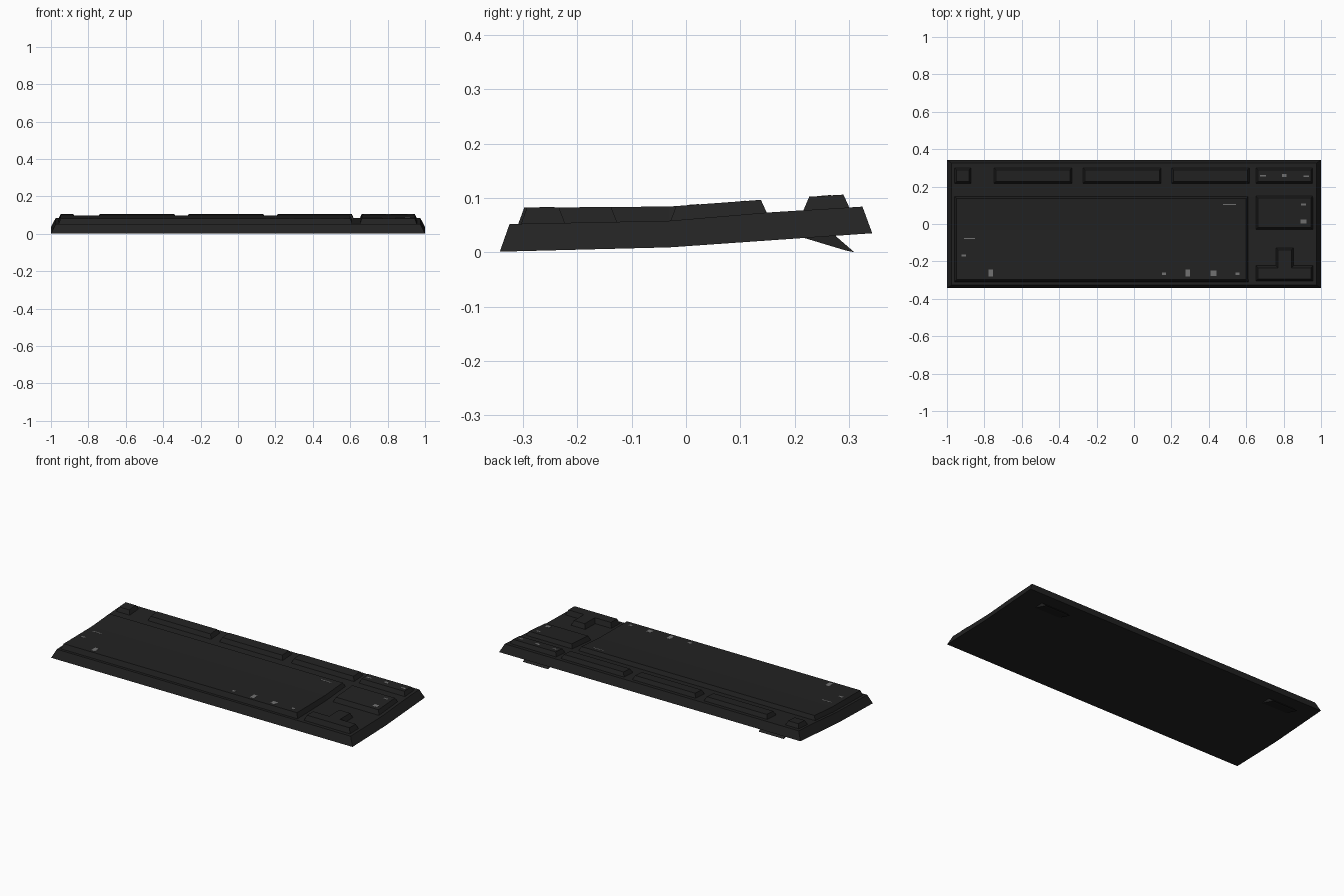
import bpy, bmesh
from mathutils import Vector

if "Cube" in bpy.data.objects:
    bpy.data.objects.remove(bpy.data.objects["Cube"])


def material(name, v):
    m = bpy.data.materials.new(name)
    m.diffuse_color = (v, v, v, 1)
    m.use_nodes = True
    m.node_tree.nodes["Principled BSDF"].inputs["Base Color"].default_value = m.diffuse_color
    return m


BLACK = material("black plastic", 0.0160)
GREY = material("grey mark", 0.17)
KINK = -0.03


def make(name, bm, mat):
    bmesh.ops.recalc_face_normals(bm, faces=bm.faces)
    me = bpy.data.meshes.new(name)
    bm.to_mesh(me)
    bm.free()
    me.materials.append(mat)
    ob = bpy.data.objects.new(name, me)
    bpy.context.collection.objects.link(ob)
    return ob


def loft(name, rings, mat):
    bm = bmesh.new()
    vs = [[bm.verts.new(p) for p in r] for r in rings]
    n = len(rings[0])
    for a, b in zip(vs, vs[1:]):
        for i in range(n):
            bm.faces.new((a[i], a[(i + 1) % n], b[(i + 1) % n], b[i]))
    bm.faces.new(vs[0])
    bm.faces.new(vs[-1])
    return make(name, bm, mat)


def interp(pts, y):
    for (y0, z0), (y1, z1) in zip(pts, pts[1:]):
        if y <= y1 or y1 == pts[-1][0]:
            return z0 + (z1 - z0) * (y - y0) / (y1 - y0)


# Top surface of the case, and height of the keys above it
DECK = [(-0.325, 0.052), (KINK, 0.058), (0.148, 0.073), (0.325, 0.084)]
RISE = [(-0.30, 0.0295), (KINK, 0.0262), (0.135, 0.0243), (0.3, 0.0243)]


def key_top(y):
    return interp(DECK, y) + interp(RISE, y)


# Case: bent tray with sloping sides
sections = [(-0.343, 0.001, -0.325, 0.052), (KINK, 0.009, KINK, 0.058),
            (0.148, 0.0214, 0.148, 0.073), (0.343, 0.035, 0.325, 0.084)]
loft("case", [[(-1, yb, zb), (1, yb, zb), (0.975, yt, zt), (-0.975, yt, zt)]
              for yb, zb, yt, zt in sections], BLACK)


def key_block(name, outline, inset=0.012):
    """Tapered block over a right-angled outline (anticlockwise), bent to the deck."""
    bm = bmesh.new()
    pts = [Vector((x, y, 0)) for x, y in outline]
    n = len(pts)
    low = [bm.verts.new(p) for p in pts]
    high = []
    for i, p in enumerate(pts):
        d = Vector((0, 0, 0))
        for a, b in ((pts[i - 1], p), (p, pts[(i + 1) % n])):
            e = (b - a).normalized()
            d += Vector((-e.y, e.x, 0))
        high.append(bm.verts.new(p + d * inset + Vector((0, 0, 1))))
    bm.faces.new(low)
    bm.faces.new(high)
    for i in range(n):
        j = (i + 1) % n
        bm.faces.new((low[i], low[j], high[j], high[i]))
    bmesh.ops.bisect_plane(bm, geom=bm.verts[:] + bm.edges[:] + bm.faces[:],
                           plane_co=(0, KINK, 0), plane_no=(0, 1, 0))
    for v in bm.verts:
        y = v.co.y
        v.co.z = key_top(y) if v.co.z > 0.5 else interp(DECK, y) - 0.003
    return make(name, bm, BLACK)


def rect(x0, x1, y0, y1):
    return [(x0, y0), (x1, y0), (x1, y1), (x0, y1)]


# Key groups
key_block("main_keys", rect(-0.96, 0.612, -0.31, 0.148))
key_block("navigation_keys", rect(0.65, 0.957, -0.03, 0.15))
key_block("arrow_keys", [(0.65, -0.305), (0.957, -0.305), (0.957, -0.222),
                         (0.853, -0.222), (0.853, -0.126), (0.757, -0.126),
                         (0.757, -0.222), (0.65, -0.222)])
top_row = [("escape_key", -0.96, -0.869), ("function_keys_left", -0.751, -0.329),
           ("function_keys_middle", -0.275, 0.147), ("function_keys_right", 0.2, 0.62),
           ("system_keys", 0.65, 0.957)]
for name, x0, x1 in top_row:
    key_block(name, rect(x0, x1, 0.215, 0.302))

# Folding feet under the back edge
foot = [(0.212, 0.028), (0.295, 0.003), (0.31, 0.0), (0.272, 0.033)]
for side, s in (("left", -1), ("right", 1)):
    loft(side + "_foot", [[(s * x, y, z) for y, z in foot] for x in (0.70, 0.865)], BLACK)

# Small plain grey marks on the keys: x, y, width, depth
marks = [(-0.766, -0.262, 0.025, 0.04), (0.288, -0.262, 0.025, 0.04),
         (0.425, -0.264, 0.03, 0.03), (0.16, -0.266, 0.02, 0.015),
         (0.553, -0.266, 0.02, 0.015), (-0.91, -0.168, 0.025, 0.012),
         (-0.88, -0.078, 0.06, 0.007), (0.51, 0.105, 0.07, 0.006),
         (0.906, 0.013, 0.03, 0.022), (0.906, 0.105, 0.025, 0.01),
         (0.803, 0.26, 0.025, 0.015), (0.92, 0.255, 0.03, 0.01),
         (0.69, 0.257, 0.03, 0.008)]
for i, (x, y, w, d) in enumerate(marks):
    rings = []
    for yy in (y - d / 2, y + d / 2):
        z = key_top(yy)
        rings.append([(x - w / 2, yy, z - 0.001), (x + w / 2, yy, z - 0.001),
                      (x + w / 2, yy, z + 0.0006), (x - w / 2, yy, z + 0.0006)])
    loft(f"key_mark_{i + 1}", rings, GREY)
